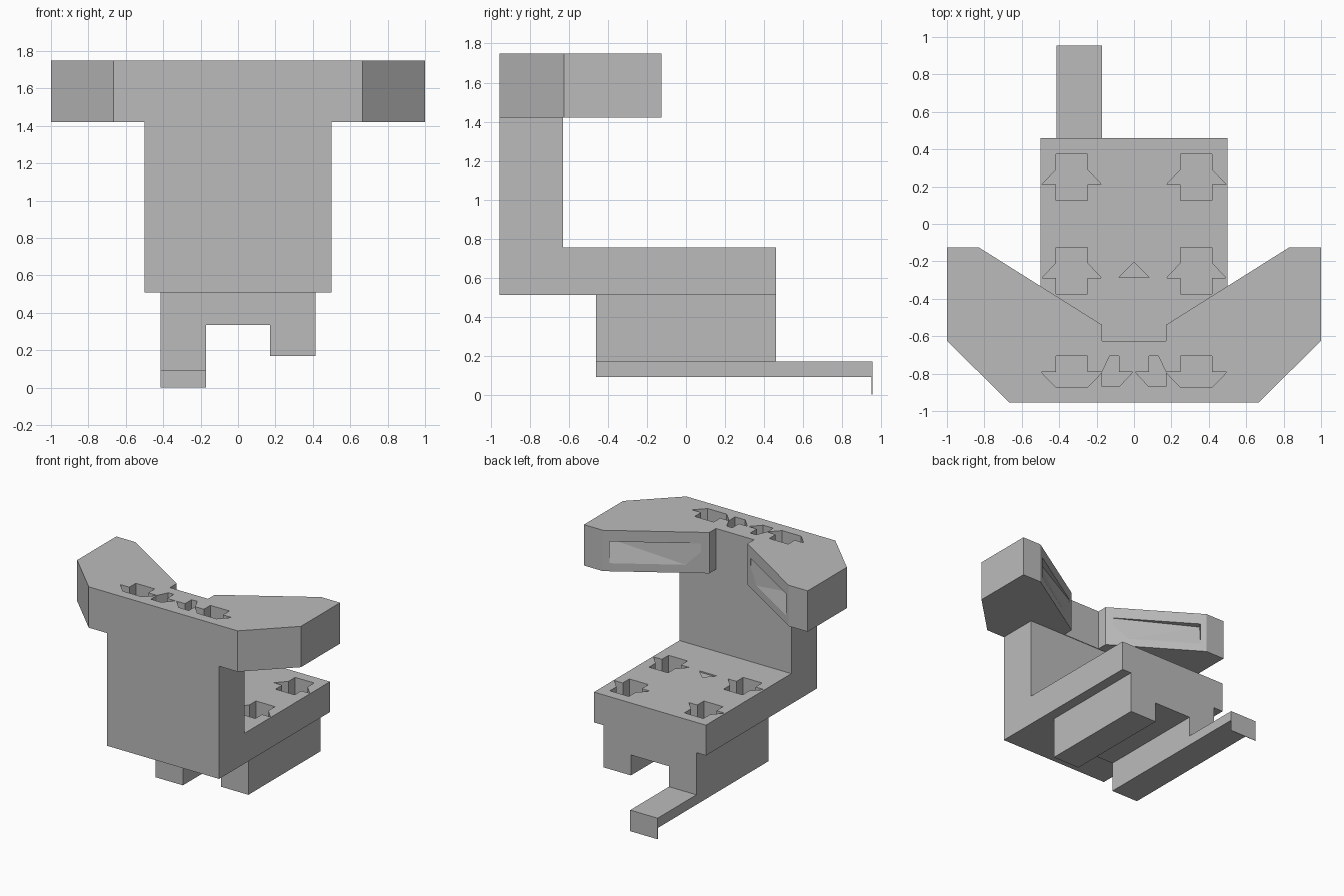
import bpy
import bmesh
from mathutils import Vector

old = bpy.data.objects.get("Cube")
if old:
    bpy.data.objects.remove(old, do_unlink=True)

grey = bpy.data.materials.new("plain grey")
grey.use_nodes = True
grey.diffuse_color = (0.5, 0.5, 0.5, 1)
grey.node_tree.nodes["Principled BSDF"].inputs["Base Color"].default_value = (0.5, 0.5, 0.5, 1)


def finish(name, bm):
    bmesh.ops.recalc_face_normals(bm, faces=bm.faces)
    mesh = bpy.data.meshes.new(name)
    bm.to_mesh(mesh)
    bm.free()
    mesh.materials.append(grey)
    obj = bpy.data.objects.new(name, mesh)
    bpy.context.scene.collection.objects.link(obj)
    return obj


def extrude(name, points, direction):
    """Extrude a closed outline along a vector."""
    bm = bmesh.new()
    face = bm.faces.new([bm.verts.new(p) for p in points])
    new = bmesh.ops.extrude_face_region(bm, geom=[face], use_keep_orig=True)["geom"]
    moved = [v for v in new if isinstance(v, bmesh.types.BMVert)]
    bmesh.ops.translate(bm, verts=moved, vec=direction)
    return finish(name, bm)


def prism(name, outline, low, high):
    return extrude(name, [(x, y, low) for x, y in outline], (0, 0, high - low))


def box(name, x0, x1, y0, y1, z0, z1):
    return prism(name, [(x0, y0), (x1, y0), (x1, y1), (x0, y1)], z0, z1)


def hull(name, points):
    bm = bmesh.new()
    for p in points:
        bm.verts.new(p)
    bmesh.ops.convex_hull(bm, input=bm.verts)
    return finish(name, bm)


def cut(target, cutter):
    mod = target.modifiers.new(cutter.name, 'BOOLEAN')
    mod.operation = 'DIFFERENCE'
    mod.solver = 'EXACT'
    mod.object = cutter
    cutter.hide_render = True
    cutter.hide_set(True)
    cutter.display_type = 'WIRE'


def mirrored(half):
    return half + [(-x, y) for x, y in reversed(half)]


def shifted(outline, dx, dy):
    return [(x + dx, y + dy) for x, y in outline]


# L-shaped seat and backrest
side = [(-0.955, 0.51), (0.46, 0.51), (0.46, 0.755), (-0.63, 0.755),
        (-0.63, 1.42), (-0.955, 1.42)]
seat = extrude("seat_and_backrest", [(-0.5, y, z) for y, z in side], (1, 0, 0))

# Winged crossbar on top of the backrest
wing = [(0.17, -0.625), (0.17, -0.54), (0.83, -0.125), (1, -0.125),
        (1, -0.625), (0.665, -0.955)]
bar = prism("winged_top", mirrored(wing), 1.42, 1.75)

# Base, uneven legs, rear runner and its end flap
box("base_block", -0.415, 0.415, -0.46, 0.46, 0.335, 0.51)
box("right_leg", -0.415, -0.17, -0.46, 0.46, 0.09, 0.335)
box("left_leg", 0.17, 0.415, -0.46, 0.46, 0.17, 0.335)
box("rear_runner", -0.415, -0.17, 0.46, 0.955, 0.09, 0.17)
box("runner_end_flap", -0.415, -0.17, 0.951, 0.955, 0, 0.17)

# Sockets in the seat
socket = mirrored([(0.085, -0.125), (0.085, -0.04), (0.16, -0.04),
                   (0.085, 0.04), (0.085, 0.125)])
for x in (-0.333, 0.333):
    for y in (-0.25, 0.25):
        cut(seat, prism("seat_socket_cutter", shifted(socket, x, y), 0.59, 0.8))
cut(seat, prism("seat_mark_cutter", [(-0.08, -0.285), (0.08, -0.285), (0, -0.205)], 0.745, 0.8))

# Sockets in the crossbar
top_socket = mirrored([(0.085, -0.083), (0.165, 0), (0.085, 0), (0.085, 0.083)])
notch = [(0.17, -0.87), (0.17, -0.79), (0.13, -0.705), (0.08, -0.705),
         (0.08, -0.79), (0.005, -0.79), (0.08, -0.87)]
for s in (-1, 1):
    cut(bar, prism("top_socket_cutter", shifted(top_socket, s * 0.333, -0.79), 1.58, 1.8))
    cut(bar, prism("top_notch_cutter", [(s * x, y) for x, y in notch], 1.58, 1.8))

# Thin wedge recess on the inner face of each wing
for s in (-1, 1):
    start, end = Vector((s * 0.17, -0.54, 0)), Vector((s * 0.83, -0.125, 0))
    out = Vector((-s * 0.53, 0.85, 0))

    def on_face(t, depth, z):
        return start.lerp(end, t) - out * depth + Vector((0, 0, z))

    cut(bar, hull("wing_recess_cutter", [
        on_face(0.08, -0.01, 1.66), on_face(0.94, -0.01, 1.66),
        on_face(0.94, 0.05, 1.66), on_face(0.08, 0.005, 1.66),
        on_face(0.94, -0.01, 1.45), on_face(0.08, -0.01, 1.45)]))
